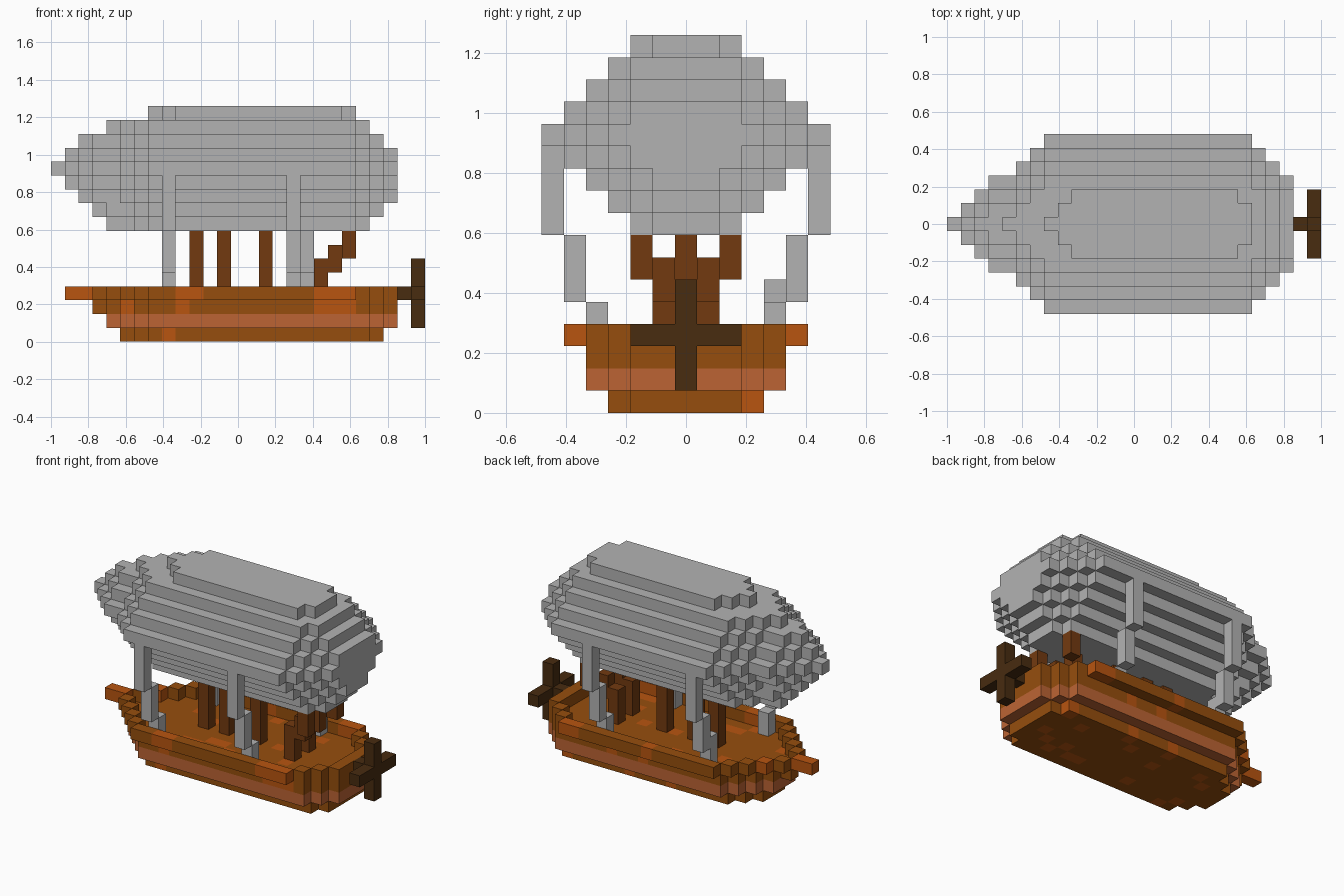
import bpy, bmesh, random
from mathutils import Vector

cube = bpy.data.objects.get("Cube")
if cube:
    bpy.data.objects.remove(cube, do_unlink=True)

random.seed(4)
U = 2 / 27  # block size; x index 0..26, y index -6..6, z index from 0


def material(name, r, g, b):
    m = bpy.data.materials.new(name)
    m.use_nodes = True
    m.diffuse_color = (r, g, b, 1)
    m.node_tree.nodes["Principled BSDF"].inputs["Base Color"].default_value = (r, g, b, 1)
    return m


GREY = material("canvas grey", 0.45, 0.45, 0.45)
BROWN = material("plank brown", 0.305, 0.076, 0.004)
ORANGE = material("plank orange", 0.479, 0.089, 0.005)
SALMON = material("stripe salmon", 0.503, 0.127, 0.034)
POST = material("post brown", 0.171, 0.042, 0.005)
DARK = material("propeller dark", 0.065, 0.025, 0.005)

AXES = [Vector(a) * s for a in ((1, 0, 0), (0, 1, 0), (0, 0, 1)) for s in (1, -1)]


def build(name, cells, mats, paint=None):
    """Skin a set of blocks with only their outer faces."""
    cells = set(cells)
    bm = bmesh.new()
    for cell in sorted(cells):
        i, j, k = cell
        c = Vector((i - 13, j, k + 0.5))
        index = paint(i, j, k) if paint else 0
        for n in AXES:
            if (i + int(n.x), j + int(n.y), k + int(n.z)) in cells:
                continue
            a = Vector((n.y, n.z, n.x))
            b = n.cross(a)
            corners = [(c + (n + a * s + b * t) / 2) * U
                       for s, t in ((-1, -1), (1, -1), (1, 1), (-1, 1))]
            bm.faces.new([bm.verts.new(p) for p in corners]).material_index = index
    bmesh.ops.remove_doubles(bm, verts=bm.verts, dist=0.001)
    mesh = bpy.data.meshes.new(name)
    bm.to_mesh(mesh)
    bm.free()
    for m in mats:
        mesh.materials.append(m)
    obj = bpy.data.objects.new(name, mesh)
    bpy.context.collection.objects.link(obj)
    return obj


def layer(k, start, widths):
    """One flat layer; each digit is the half width of the next row in x."""
    return {(start + n, j, k) for n, w in enumerate(widths)
            for j in range(-int(w), int(w) + 1)}


def column(i, j, low, high):
    return {(i, j, k) for k in range(low, high + 1)}


# Gas envelope
envelope = set()
for k, start, bow, middle, stern in (
        (8, 4, "001", "2", "1"), (9, 3, "0112", "3", "21"),
        (10, 2, "01123", "4", "321"), (11, 1, "012234", "5", "432"),
        (12, 0, "0123345", "6", "543"), (13, 1, "012234", "5", "432"),
        (14, 2, "01123", "4", "32"), (15, 4, "012", "3", "2")):
    envelope |= layer(k, start, bow + middle * 15 + stern)
envelope |= layer(16, 7, "01" + "2" * 12 + "1")
build("envelope", envelope, [GREY])

# Ropes stepping inward from the envelope to the deck
for name, i, side, foot in (("front_right_rope", 8, -1, 4), ("front_left_rope", 8, 1, 5),
                            ("rear_right_rope", 17, -1, 4), ("rear_left_rope", 18, 1, 4)):
    build(name, column(i, 6 * side, 8, 11) | column(i, 5 * side, 5, 7)
          | column(i, 4 * side, 3, foot), [GREY])

# Hull with orange planks on one flank and scattered elsewhere
PLANKS = {0: (8,), 2: (9, 19, 20, 21), 3: (1, 2, 9, 10, 19, 20, 21)}


def plank(i, j, k):
    if k == 1:
        return 2
    if k == 3 and i < 3:
        return 1
    if j <= -3 and (k != 2 or j == -4):
        return int(i in PLANKS[k])
    return int(random.random() < 0.1)


hull = (layer(0, 5, "12" + "3" * 16 + "2") | layer(1, 4, "123" + "4" * 16 + "32")
        | layer(2, 3, "0123" + "4" * 16 + "32"))
build("hull", hull, [BROWN, ORANGE, SALMON], plank)

# Bulwark: the outer ring of the widest layer
deck = layer(3, 1, "001234" + "5" * 15 + "432")
rim = {c for c in deck if any((c[0] + int(n.x), c[1] + int(n.y), 3) not in deck
                              for n in AXES[:4])}
build("bulwark", rim, [BROWN, ORANGE], plank)

# Posts between deck and envelope
for name, i in (("front_post", 10), ("middle_post", 12), ("rear_post", 15)):
    build(name, column(i, 0, 3, 7), [POST])

# Leaning stern braces, spreading outward as they climb
for name, s in (("right_brace", -1), ("left_brace", 1)):
    build(name, column(19, s, 3, 5) | column(20, s, 5, 6) | column(21, 2 * s, 6, 7), [POST])

# Propeller and its shaft
blades = column(26, 0, 1, 5) | {(26, j, 3) for j in range(-2, 3)}
build("propeller", blades | {(25, 0, 3)}, [DARK])
